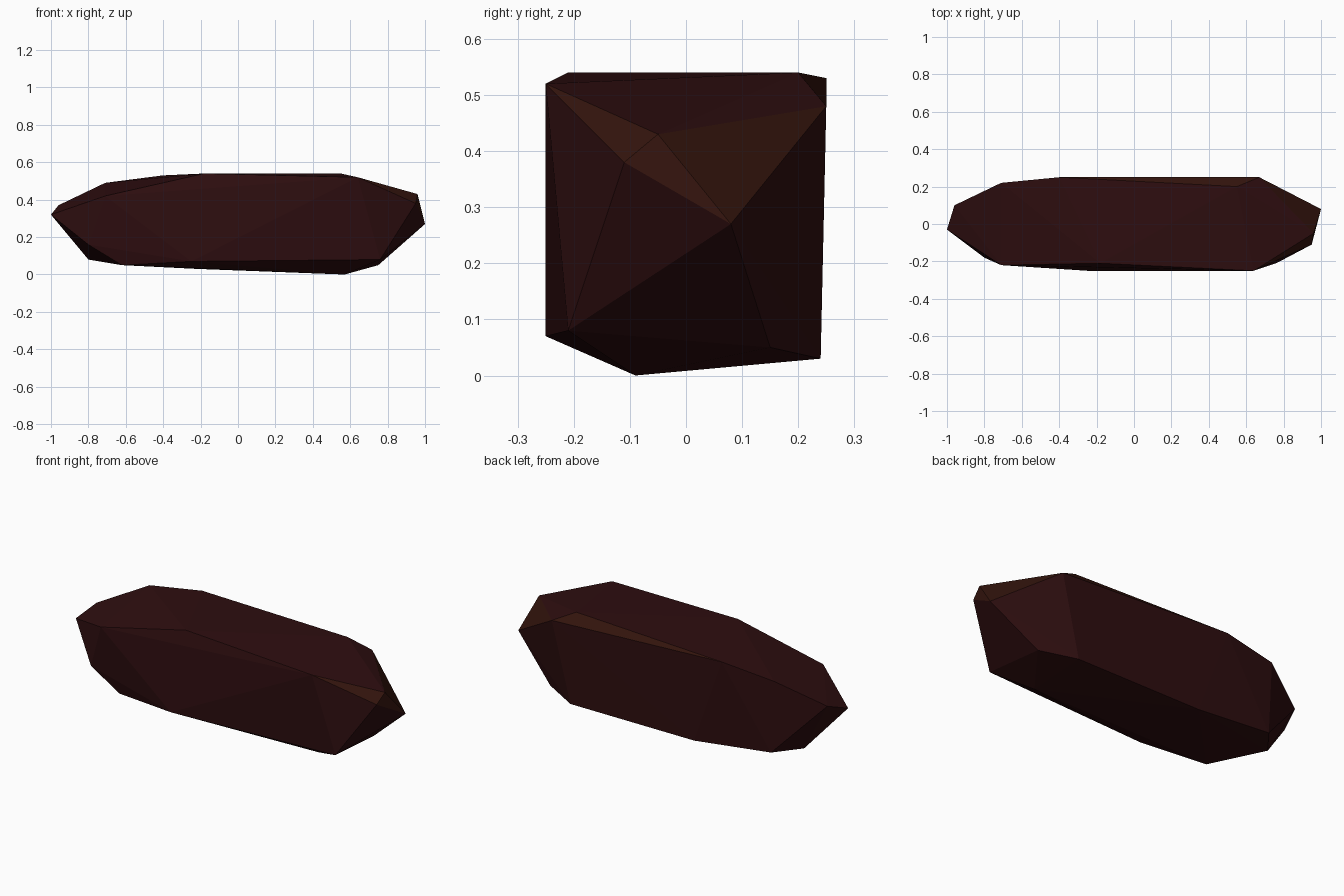
import bpy
import bmesh
from mathutils import Vector

# Remove the default object only
default_object = bpy.data.objects.get("Cube")
if default_object:
    bpy.data.objects.remove(default_object, do_unlink=True)


def make_material(name, colour):
    """Plain flat material that shows in viewport and render."""
    material = bpy.data.materials.new(name)
    material.use_nodes = True
    rgba = (*colour, 1)
    material.diffuse_color = rgba
    shader = material.node_tree.nodes["Principled BSDF"]
    shader.inputs["Base Color"].default_value = rgba
    shader.inputs["Roughness"].default_value = 0.9
    return material


def is_brown(face):
    """Chipped facets: the upper front corner and the long bevel behind."""
    centre = face.calc_center_median()
    corner_chip = centre.x > 0.8 and centre.z > 0.3 and centre.y < 0.05
    back_bevel = centre.x > 0 and face.normal.y > 0.3 and face.normal.z > 0.4
    return corner_chip or back_bevel


# Corners of the stone, grouped by the edge they belong to
left_tip = [(-1, -.03, .32), (-.96, .1, .37)]
right_tip = [(1, .08, .27), (.95, -.11, .38), (.96, -.05, .43)]
top_front = [(-.71, -.22, .42), (-.18, -.21, .54), (.64, -.25, .52)]
top_back = [(-.71, .22, .49), (-.4, .25, .53), (.55, .2, .54), (.67, .25, .48)]
bottom_front = [(-.8, -.18, .16), (-.62, -.18, .05), (-.25, -.25, .07),
                (.57, -.09, 0), (.76, -.21, .08)]
bottom_back = [(-.8, .08, .08), (-.69, .22, .08), (-.22, .24, .03),
               (.56, .24, .03), (.75, .15, .05)]

# Wrap the corners in a tight faceted skin
bm = bmesh.new()
for edge_line in (left_tip, right_tip, top_front, top_back,
                  bottom_front, bottom_back):
    for corner in edge_line:
        bm.verts.new(Vector(corner))
hull = bmesh.ops.convex_hull(bm, input=bm.verts[:])
unused = {item for item in hull["geom_interior"] + hull["geom_unused"]
          if isinstance(item, bmesh.types.BMVert)}
bmesh.ops.delete(bm, geom=list(unused), context="VERTS")
bmesh.ops.recalc_face_normals(bm, faces=bm.faces[:])

# Flat facets, with the chipped ones in brown
for face in bm.faces:
    face.smooth = False
    face.material_index = int(is_brown(face))

mesh = bpy.data.meshes.new("stone_shard")
bm.to_mesh(mesh)
bm.free()
mesh.materials.append(make_material("dark_maroon", (.027, .0042, .0048)))
mesh.materials.append(make_material("dark_brown", (.034, .007, .004)))

stone = bpy.data.objects.new("stone_shard", mesh)
bpy.context.collection.objects.link(stone)
